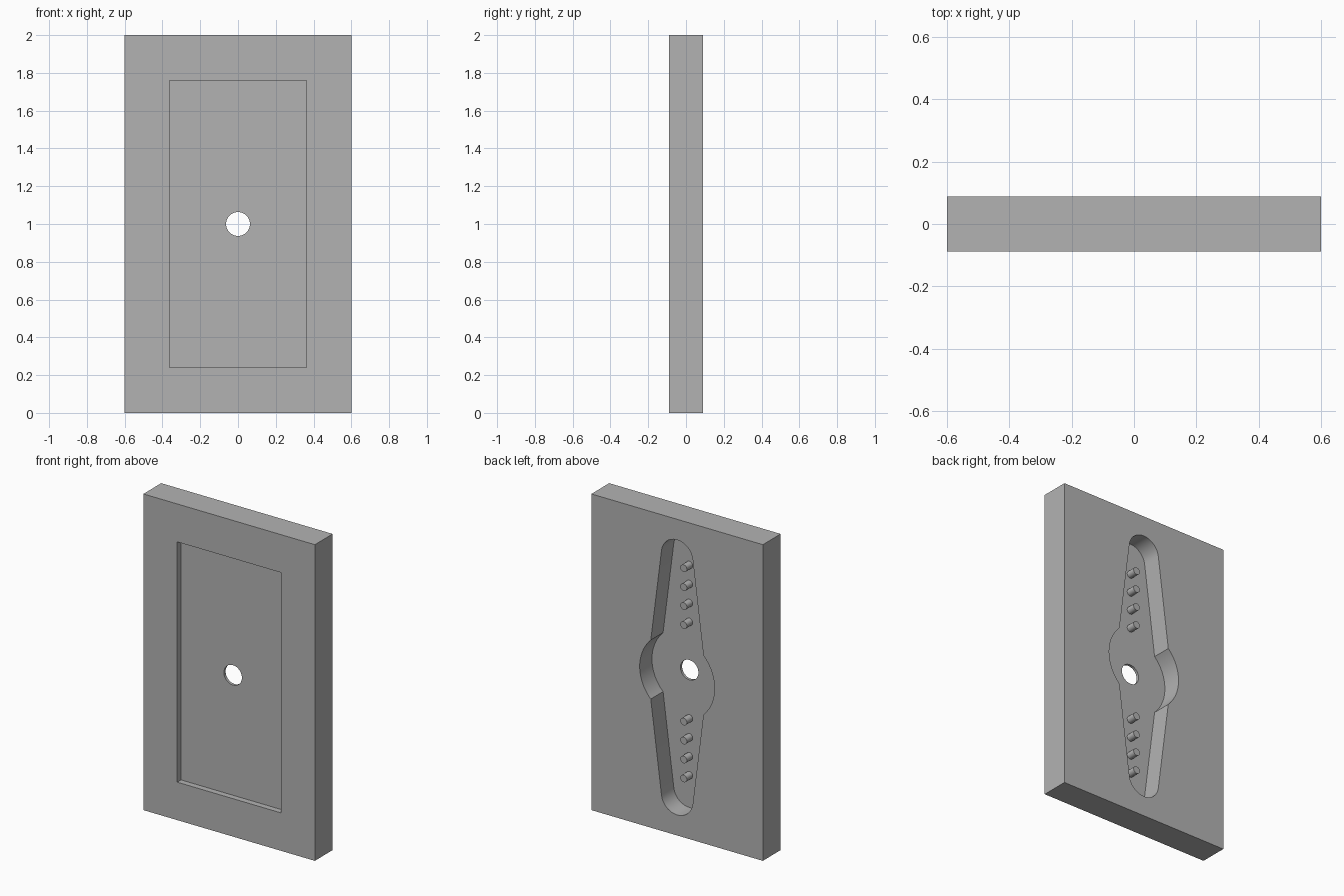
import bpy, bmesh
from math import sin, cos, pi, atan2, radians

if "Cube" in bpy.data.objects:
    bpy.data.objects.remove(bpy.data.objects["Cube"])

WIDTH, HEIGHT, BACK = 1.2, 2.0, 0.089
MID = HEIGHT / 2
FRONT_FLOOR, BACK_FLOOR = -0.051, -0.034

grey = bpy.data.materials.new("plain grey")
grey.use_nodes = True
colour = (0.45, 0.45, 0.45, 1)
grey.diffuse_color = colour
grey.node_tree.nodes["Principled BSDF"].inputs["Base Color"].default_value = colour


def arc(cx, cz, r, start, end, steps):
    return [(cx + r * cos(start + (end - start) * i / steps),
             cz + r * sin(start + (end - start) * i / steps)) for i in range(steps + 1)]


def circle(cx, cz, r, steps=48):
    return arc(cx, cz, r, 0, 2 * pi, steps)[:-1]


def rectangle(w, h):
    return [(-w / 2, MID - h / 2), (w / 2, MID - h / 2),
            (w / 2, MID + h / 2), (-w / 2, MID + h / 2)]


def prism(name, profile, y0, y1):
    """Extrude an x-z profile along y."""
    bm = bmesh.new()
    face = bm.faces.new([bm.verts.new((x, y0, z)) for x, z in profile])
    new = bmesh.ops.extrude_face_region(bm, geom=[face])["geom"]
    bmesh.ops.translate(bm, vec=(0, y1 - y0, 0),
                        verts=[v for v in new if isinstance(v, bmesh.types.BMVert)])
    bmesh.ops.recalc_face_normals(bm, faces=bm.faces)
    mesh = bpy.data.meshes.new(name)
    bm.to_mesh(mesh)
    bm.free()
    mesh.materials.append(grey)
    obj = bpy.data.objects.new(name, mesh)
    bpy.context.collection.objects.link(obj)
    return obj


def smooth(obj):
    bpy.ops.object.select_all(action="DESELECT")
    obj.select_set(True)
    bpy.context.view_layer.objects.active = obj
    bpy.ops.object.shade_smooth_by_angle(angle=radians(30))


# Two-armed pocket outline: round hub with tapered, round-ended arms
HUB_R, TIP_R, TIP_Z = 0.262, 0.11, 0.76
hub_angle = atan2(0.186, 0.184)
taper = 0.12
half = (arc(0, MID, HUB_R, 0, hub_angle, 12)
        + arc(0, MID + TIP_Z, TIP_R, taper, pi - taper, 24)
        + arc(0, MID, HUB_R, pi - hub_angle, pi, 12)[:-1])
outline = half + [(-x, HEIGHT - z) for x, z in half]

# Plate with front recess, back pocket and centre hole
plate = prism("plate", rectangle(WIDTH, HEIGHT), -BACK, BACK)
cutters = [
    prism("front_recess_cutter", rectangle(0.726, 1.52), -0.2, FRONT_FLOOR),
    prism("back_pocket_cutter", outline, BACK_FLOOR, 0.2),
    prism("centre_hole_cutter", circle(0, MID, 0.063), -0.3, 0.3),
]
for cutter in cutters:
    cutter.hide_render = True
    cut = plate.modifiers.new(cutter.name, "BOOLEAN")
    cut.operation = "DIFFERENCE"
    cut.solver = "EXACT"
    cut.object = cutter

# Bake the cuts and drop the cutters
bpy.context.view_layer.update()
baked = bpy.data.meshes.new_from_object(
    plate.evaluated_get(bpy.context.evaluated_depsgraph_get()))
plate.modifiers.clear()
plate.data = baked
for cutter in cutters:
    bpy.data.objects.remove(cutter)
smooth(plate)

# Rows of locating pins on the pocket floor
for side, label in ((1, "upper"), (-1, "lower")):
    for i in range(4):
        z = MID + side * (0.305 + 0.12 * i)
        pin = prism(f"{label}_pin_{i + 1}", circle(0, z, 0.023, 24),
                    BACK_FLOOR - 0.005, BACK_FLOOR + 0.058)
        smooth(pin)
